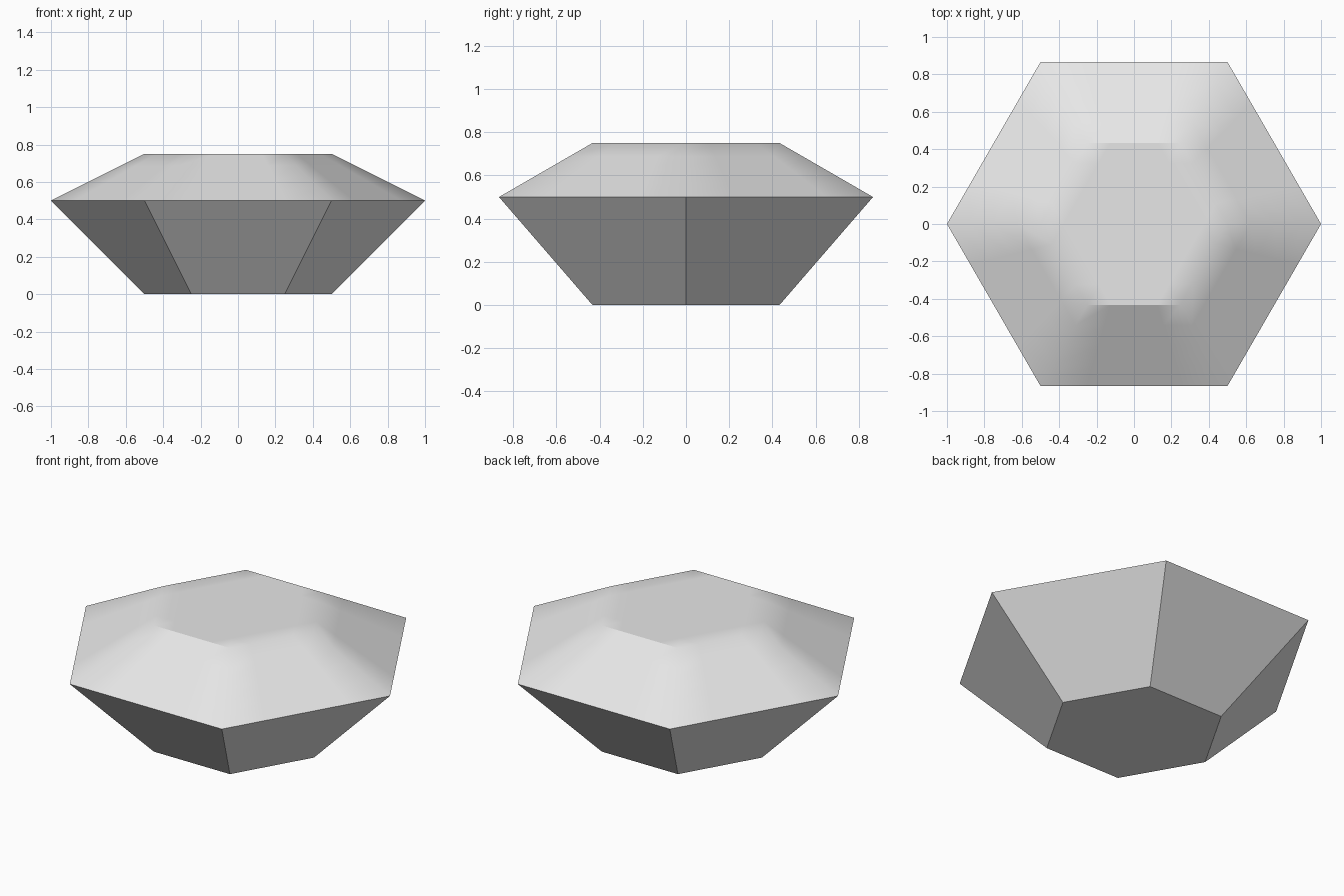
import bpy
import bmesh
from math import cos, sin, pi

cube = bpy.data.objects.get("Cube")
if cube:
    bpy.data.objects.remove(cube, do_unlink=True)

SIDES = 6
GREY = (0.8, 0.8, 0.8, 1.0)

stone = bpy.data.materials.new("stone grey")
stone.use_nodes = True
stone.diffuse_color = GREY
stone.node_tree.nodes["Principled BSDF"].inputs["Base Color"].default_value = GREY


def ring(bm, radius, z):
    return [bm.verts.new((radius * cos(2 * pi * i / SIDES),
                          radius * sin(2 * pi * i / SIDES), z))
            for i in range(SIDES)]


def band(bm, low, high):
    for i in range(SIDES):
        j = (i + 1) % SIDES
        bm.faces.new((low[i], low[j], high[j], high[i]))


def finish(bm, name):
    mesh = bpy.data.meshes.new(name)
    bm.to_mesh(mesh)
    bm.free()
    mesh.materials.append(stone)
    obj = bpy.data.objects.new(name, mesh)
    bpy.context.collection.objects.link(obj)
    return obj


# Lower half: flat facets tapering to a small flat base
bm = bmesh.new()
base = ring(bm, 0.5, 0)
band(bm, base, ring(bm, 1, 0.5))
bm.faces.new(base[::-1])
finish(bm, "lower_facets")

# Upper half: shallow bevelled band and flat table, softened at the corners
bm = bmesh.new()
table = ring(bm, 0.5, 0.75)
band(bm, ring(bm, 1, 0.5), table)
centre = bm.verts.new((0, 0, 0.75))
for i in range(SIDES):
    bm.faces.new((table[i], table[(i + 1) % SIDES], centre))
bmesh.ops.subdivide_edges(bm, edges=bm.edges[:], cuts=3, use_grid_fill=True)
bm.normal_update()
for face in bm.faces:
    face.smooth = True

# The front and back edges of the table stay crisp
for edge in bm.edges:
    on_rim = all(abs(abs(v.co.y) - 0.433) < 0.001 and v.co.z > 0.749
                 for v in edge.verts)
    if on_rim:
        edge.smooth = False
finish(bm, "upper_facets")
